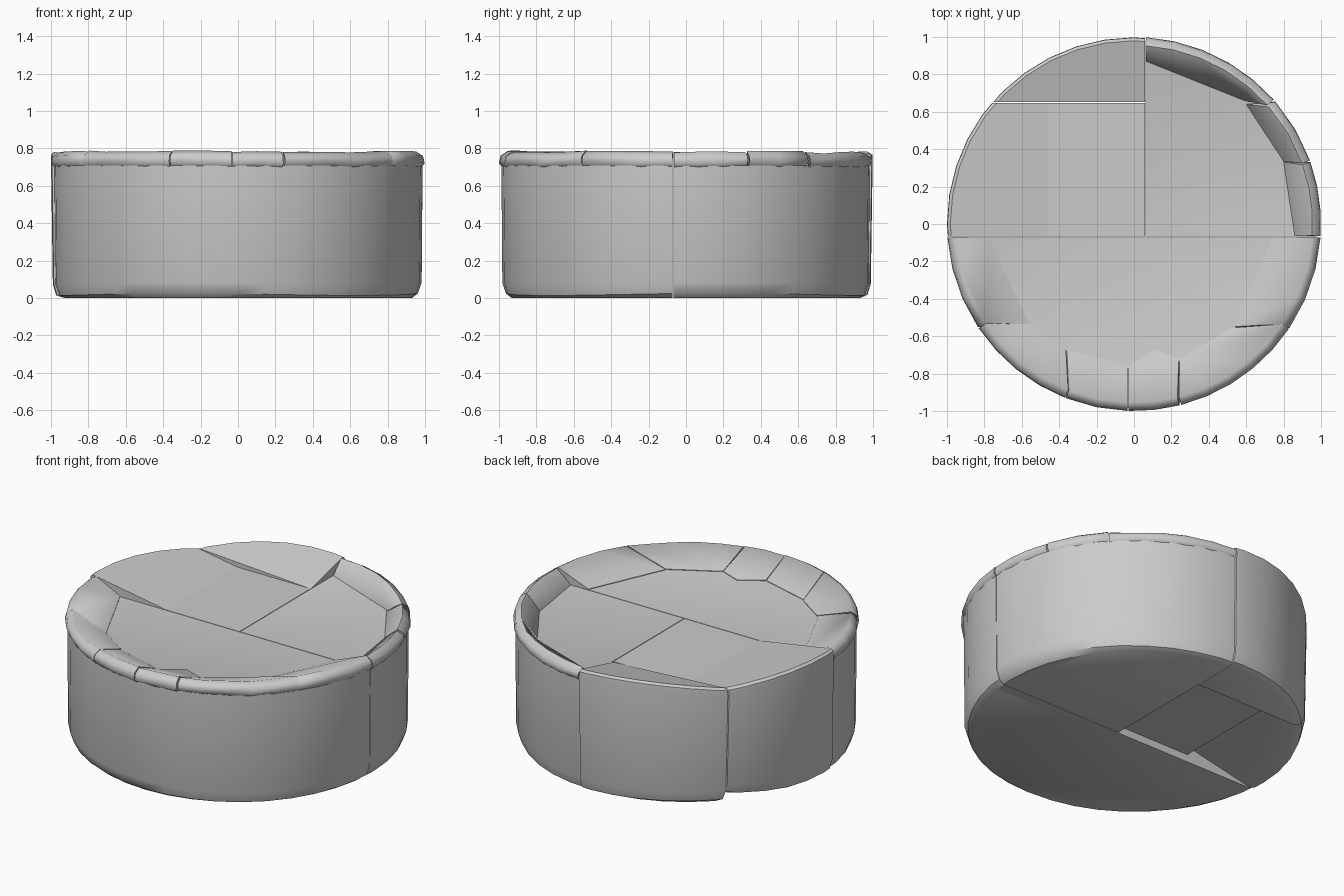
import bpy, bmesh, math, random
from mathutils import Vector
from mathutils.geometry import intersect_point_line

random.seed(4)
if "Cube" in bpy.data.objects:
    bpy.data.objects.remove(bpy.data.objects["Cube"])

stone = bpy.data.materials.new("grey stone")
stone.use_nodes = True
GREY = (0.6, 0.6, 0.6, 1)
stone.diffuse_color = GREY
stone.node_tree.nodes["Principled BSDF"].inputs["Base Color"].default_value = GREY


def finish(name, bm, angle=35):
    bmesh.ops.recalc_face_normals(bm, faces=bm.faces)
    mesh = bpy.data.meshes.new(name)
    bm.to_mesh(mesh)
    bm.free()
    mesh.materials.append(stone)
    obj = bpy.data.objects.new(name, mesh)
    bpy.context.collection.objects.link(obj)
    bpy.ops.object.select_all(action='DESELECT')
    obj.select_set(True)
    bpy.context.view_layer.objects.active = obj
    bpy.ops.object.shade_smooth_by_angle(angle=math.radians(angle))


def drum(profile, sides=40):
    """Closed turned solid from (radius, height) pairs, with a slight wobble."""
    bm = bmesh.new()
    rings = []
    for r, z in profile:
        ring = []
        for i in range(sides):
            a = 2 * math.pi * i / sides
            wob = 0.006 * math.sin(3 * a + 1) if 0 < z < 0.1 else 0
            ring.append(bm.verts.new((r * math.cos(a), r * math.sin(a), z + wob)))
        rings.append(ring)
    for low, high in zip(rings, rings[1:]):
        for i in range(sides):
            j = (i + 1) % sides
            bm.faces.new((low[i], low[j], high[j], high[i]))
    bm.faces.new(rings[0])
    bm.faces.new(rings[-1])
    return bm


def keep(bm, axis, value, side):
    """Keep the part above (side 1) or below (side -1) a value on an axis."""
    point, normal = Vector((0, 0, 0)), Vector((0, 0, 0))
    point[axis], normal[axis] = value, side
    cut = bmesh.ops.bisect_plane(bm, geom=bm.verts[:] + bm.edges[:] + bm.faces[:],
                                 plane_co=point, plane_no=normal, clear_inner=True)
    edges = [e for e in cut["geom_cut"] if isinstance(e, bmesh.types.BMEdge)]
    bmesh.ops.contextual_create(bm, geom=edges)


def body_piece(name, profile, cuts, bottom_lift=None, top_lift=None):
    bm = drum(profile)
    for cut in cuts:
        keep(bm, *cut)
    for v in bm.verts:
        if bottom_lift and v.co.z < 0.1:
            v.co.z += bottom_lift(v.co)
        elif top_lift and v.co.z > 0.6:
            v.co.z += top_lift(v.co)
    finish(name, bm)


X, Y = 0, 1
SEAM_Y, SEAM_X, BACK_Y, LEFT_X = -0.07, 0.06, 0.65, -0.46
GAP = 0.002
FLOOR, RISE = 0.695, 0.09

# Stone blocks of the drum: flat in the middle, wedges rising to the rim
low = [(0.93, 0), (0.962, 0.02), (0.982, 0.08)]
flat = low + [(0.987, 0.708), (0.95, FLOOR)]
wedge = [(0.93, 0), (0.97, 0.02), (0.988, 0.08), (0.998, 0.65), (0.996, 0.68), (0.98, FLOOR)]
body_piece("front_half_block", flat, [(Y, SEAM_Y - GAP, -1)])
body_piece("back_right_block", flat, [(Y, SEAM_Y + GAP, 1), (X, SEAM_X + GAP, 1)])
body_piece("middle_block", flat,
           [(Y, SEAM_Y + GAP, 1), (Y, BACK_Y - GAP, -1), (X, SEAM_X - GAP, -1), (X, LEFT_X, 1)],
           bottom_lift=lambda c: 0.045)
body_piece("left_block", [(r + 0.002, z) for r, z in wedge],
           [(Y, SEAM_Y + GAP, 1), (Y, BACK_Y - GAP, -1), (X, LEFT_X, -1)],
           bottom_lift=lambda c: 0.1 * max(0, 0.94 + c.x) / (0.94 + LEFT_X),
           top_lift=lambda c: RISE * (LEFT_X - c.x) / (1 + LEFT_X))
body_piece("back_block", wedge, [(Y, BACK_Y + GAP, 1), (X, SEAM_X - GAP, -1)],
           top_lift=lambda c: 0.25 * (c.y - BACK_Y) - 0.06 * c.x)

# Rim slabs: outer start, outer end, inner corners from start to end
RIM = [
    ("back_rim", (0.74, 0.66), (0.064, 1.0), [(0.59, 0.66), (0.065, 0.87)]),
    ("back_right_rim", (0.94, 0.34), (0.75, 0.65), [(0.8, 0.335), (0.6, 0.64)]),
    ("right_rim", (1.0, -0.065), (0.94, 0.33), [(0.86, -0.065), (0.8, 0.33)]),
    ("front_right_rim", (0.82, -0.55), (1.0, -0.073), [(0.53, -0.55), (0.74, -0.073)]),
    ("front_corner_rim", (0.25, -0.96), (0.82, -0.555), [(0.243, -0.72), (0.53, -0.555)]),
    ("front_small_rim", (-0.03, -1.0), (0.24, -0.96),
     [(-0.03, -0.76), (0.11, -0.67), (0.24, -0.72)]),
    ("front_middle_rim", (-0.36, -0.92), (-0.035, -1.0), [(-0.36, -0.67), (-0.035, -0.76)]),
    ("front_left_rim", (-0.82, -0.55), (-0.365, -0.92), [(-0.55, -0.535), (-0.365, -0.66)]),
    ("left_rim", (-1.0, -0.073), (-0.82, -0.54), [(-0.78, -0.073), (-0.555, -0.54)]),
]


def reach(p, inner):
    """Distance of a point from the inner edge of a slab."""
    dists = []
    for a, b in zip(inner, inner[1:]):
        a, b = Vector(a).to_3d(), Vector(b).to_3d()
        foot, t = intersect_point_line(p, a, b)
        dists.append((p - a.lerp(b, min(1, max(0, t)))).length)
    return min(dists)


def rim_slab(name, start, end, inner):
    a0 = math.atan2(start[1], start[0])
    a1 = math.atan2(end[1], end[0])
    if a1 < a0:
        a1 += 2 * math.pi
    steps = max(2, round((a1 - a0) / 0.16))
    dirs = [Vector((math.cos(a), math.sin(a), 0))
            for a in (a0 + (a1 - a0) * i / steps for i in range(steps + 1))]
    far = max(reach(d, inner) for d in dirs)
    tops = [FLOOR + RISE * (0.6 + 0.4 * reach(d, inner) / far) for d in dirs]
    lift = random.uniform(-0.004, 0.004)
    bm = bmesh.new()
    rows = []
    # Layers: underside, widest line, rounded shoulder, crest
    for r, part in ((0.975, 0), (1.0, 0.4), (0.992, 0.75), (0.955, 1)):
        row = []
        for d, top in zip(dirs, tops):
            z = 0.69 + (top + lift - 0.69) * part
            chip = random.uniform(-0.01, 0.01) if part == 0.4 else 0
            row.append(bm.verts.new((d.x * r, d.y * r, z + chip)))
        zi = FLOOR - 0.02 + 0.024 * part
        row += [bm.verts.new((x, y, zi)) for x, y in reversed(inner)]
        rows.append(row)
    n = len(rows[0])
    for lower, upper in zip(rows, rows[1:]):
        for i in range(n):
            j = (i + 1) % n
            bm.faces.new((lower[i], lower[j], upper[j], upper[i]))
    bm.faces.new(rows[0])
    bm.faces.new(rows[-1])
    finish(name, bm, 60)


for slab in RIM:
    rim_slab(*slab)
